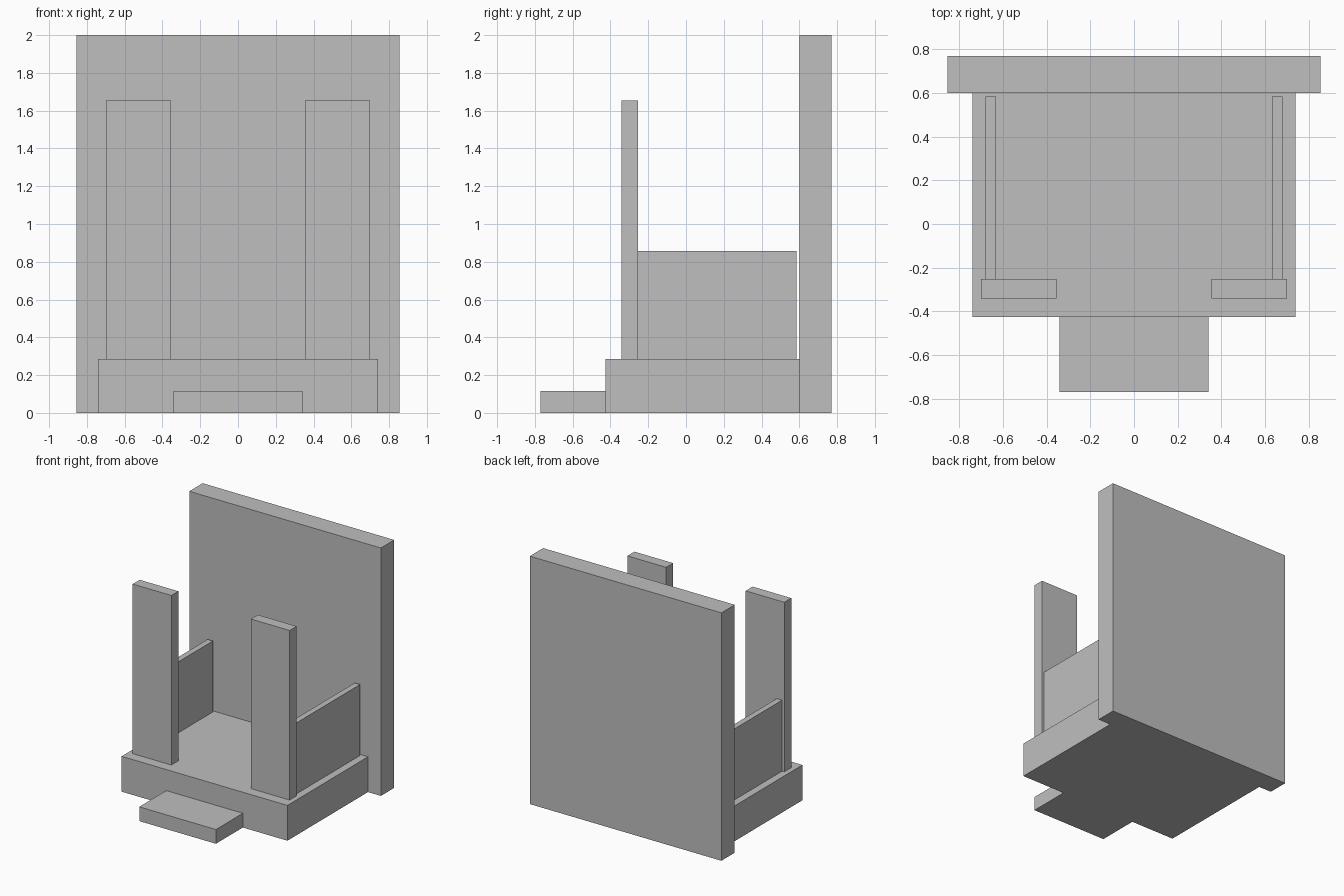
import bpy

# Remove the default cube
cube = bpy.data.objects.get("Cube")
if cube:
    bpy.data.objects.remove(cube, do_unlink=True)

# Single plain grey
grey = bpy.data.materials.new("plain_grey")
grey.use_nodes = True
colour = (0.52, 0.52, 0.52, 1)
grey.diffuse_color = colour
grey.node_tree.nodes["Principled BSDF"].inputs["Base Color"].default_value = colour


def box(name, x, y, z):
    """Axis-aligned box from (low, high) pairs."""
    spans = (x, y, z)
    bpy.ops.mesh.primitive_cube_add(size=1, location=[(a + b) / 2 for a, b in spans])
    obj = bpy.context.object
    obj.name = name
    obj.scale = [b - a for a, b in spans]
    bpy.ops.object.transform_apply(location=False, rotation=False, scale=True)
    obj.data.materials.append(grey)
    return obj


# Tall back wall, floor platform and entrance step
box("back_wall", (-0.855, 0.855), (0.6, 0.77), (0, 2))
box("platform", (-0.74, 0.74), (-0.427, 0.6), (0, 0.285))
box("front_step", (-0.342, 0.342), (-0.77, -0.427), (0, 0.115))

# Front pillars and low side walls, mirrored left and right
for side, s in (("left", 1), ("right", -1)):
    box(side + "_pillar", sorted((s * 0.355, s * 0.7)), (-0.342, -0.253), (0.285, 1.653))
    box(side + "_side_wall", sorted((s * 0.633, s * 0.68)), (-0.253, 0.585), (0.285, 0.858))
